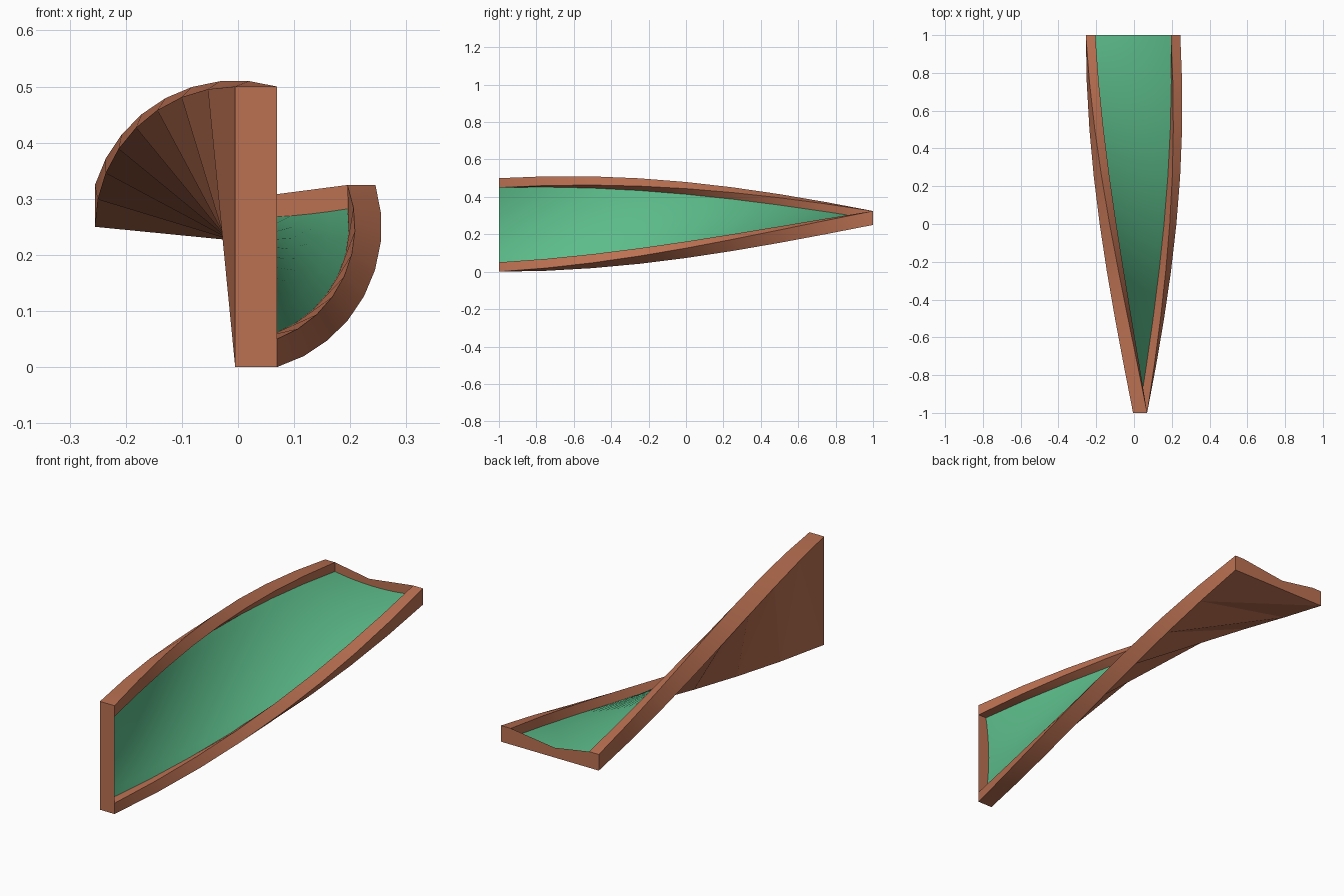
import bpy, bmesh, math

if "Cube" in bpy.data.objects:
    bpy.data.objects.remove(bpy.data.objects["Cube"])

W, LIP, H = 0.25, 0.20, 0.0745      # half width, inner half width, rim height
FLOOR_MID, FLOOR_EDGE = 0.0155, 0.032
STEPS, ARC = 8, 12                  # twist steps, floor facets
CX, CZ = -0.005, 0.25               # twist axis


def material(name, rgb):
    m = bpy.data.materials.new(name)
    m.diffuse_color = (*rgb, 1)
    m.use_nodes = True
    m.node_tree.nodes["Principled BSDF"].inputs["Base Color"].default_value = m.diffuse_color
    return m


# channel cross-section: flat underside, two rims, hollow floor
floor = []
for k in range(ARC + 1):
    u = LIP - 2 * LIP * k / ARC
    floor.append((u, FLOOR_MID + (FLOOR_EDGE - FLOOR_MID) * (u / LIP) ** 2))
profile = [(-W, 0), (W, 0), (W, H), (LIP, H)] + floor + [(-LIP, H), (-W, H)]
n = len(profile)
floor_edges = range(4, 4 + ARC)

# sweep the section along y with a quarter turn
bm = bmesh.new()
rings = []
for i in range(STEPS + 1):
    t = i / STEPS
    c, s = math.cos(t * math.pi / 2), math.sin(t * math.pi / 2)
    rings.append([bm.verts.new((CX - u * s + v * c, -1 + 2 * t, CZ + u * c + v * s))
                  for u, v in profile])
for r0, r1 in zip(rings, rings[1:]):
    for j in range(n):
        k = (j + 1) % n
        for tri in ((r0[j], r0[k], r1[k]), (r0[j], r1[k], r1[j])):
            f = bm.faces.new(tri)
            if j in floor_edges:
                f.material_index = 1
                f.smooth = True

# end faces
caps = [bm.faces.new(rings[0]), bm.faces.new(rings[-1][::-1])]
bmesh.ops.triangulate(bm, faces=caps)
bmesh.ops.recalc_face_normals(bm, faces=bm.faces[:])

me = bpy.data.meshes.new("twisted_channel")
bm.to_mesh(me)
bm.free()
me.materials.append(material("terracotta brown", (0.500, 0.165, 0.085)))
me.materials.append(material("floor green", (0.107, 0.503, 0.254)))
ob = bpy.data.objects.new("twisted_channel", me)
bpy.context.collection.objects.link(ob)
bpy.context.view_layer.objects.active = ob
ob.select_set(True)
bpy.ops.object.shade_smooth_by_angle(angle=math.radians(20))
